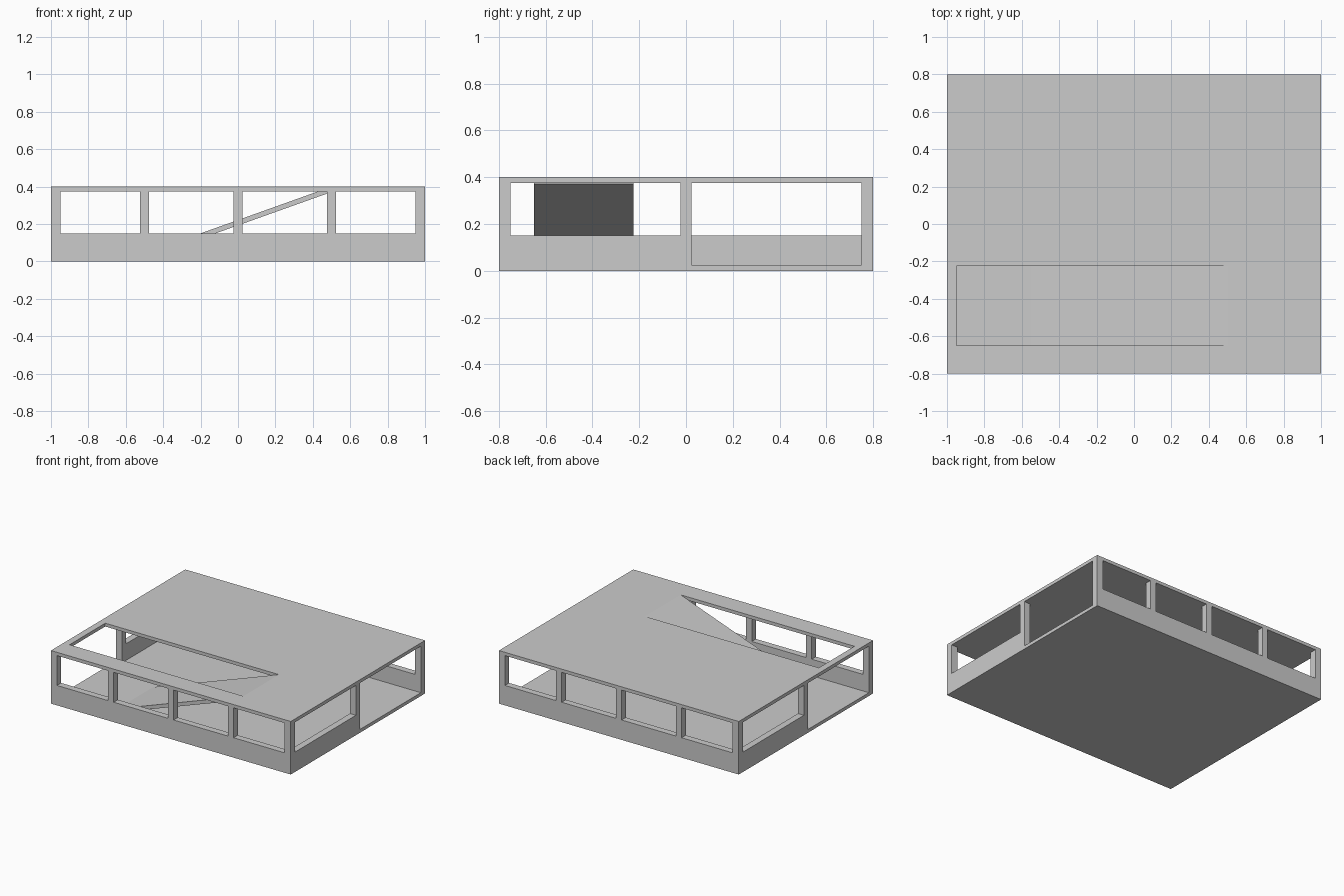
import bpy, bmesh

if "Cube" in bpy.data.objects:
    bpy.data.objects.remove(bpy.data.objects["Cube"])

L, W, H = 1.0, 0.8, 0.4      # half length, half width, height
T, SLAB, SILL = 0.05, 0.025, 0.15
CEIL = H - SLAB
C = 0.0235                   # half width of intermediate columns


def prism(name, profile, y0, y1):
    """Extrude an x-z profile along y."""
    bm = bmesh.new()
    face = bm.faces.new([bm.verts.new((x, y0, z)) for x, z in profile])
    ext = bmesh.ops.extrude_face_region(bm, geom=[face])
    verts = [v for v in ext["geom"] if isinstance(v, bmesh.types.BMVert)]
    bmesh.ops.translate(bm, verts=verts, vec=(0, y1 - y0, 0))
    bmesh.ops.recalc_face_normals(bm, faces=bm.faces)
    mesh = bpy.data.meshes.new(name)
    bm.to_mesh(mesh)
    bm.free()
    obj = bpy.data.objects.new(name, mesh)
    bpy.context.collection.objects.link(obj)
    return obj


def box(name, x0, x1, y0, y1, z0, z1):
    return prism(name, [(x0, z0), (x1, z0), (x1, z1), (x0, z1)], y0, y1)


# Floor and roof slabs
box("floor_slab", -L, L, -W, W, 0, SLAB)
roof = box("roof_slab", -L, L, -W, W, CEIL, H)

# Ramp opening in the roof
cutter = box("ramp_opening_cutter", -0.95, 0.5, -0.65, -0.225, 0.3, 0.5)
cutter.hide_render = True
cutter.hide_set(True)
mod = roof.modifiers.new("ramp_opening", "BOOLEAN")
mod.operation = "DIFFERENCE"
mod.solver = "EXACT"
mod.object = cutter
bpy.context.view_layer.objects.active = roof
bpy.ops.object.modifier_apply(modifier=mod.name)
bpy.data.objects.remove(cutter)

# Ramp from the floor up to the roof
prism("ramp", [(0.5, H), (-0.55, SLAB), (-0.47, SLAB), (0.5, 0.371)], -0.65, -0.225)

# The two halves are the same under a half turn
for s, end, side in ((1, "front", "right"), (-1, "back", "left")):
    def part(name, x0, x1, y0, y1, z0, z1):
        xs, ys = sorted((s * x0, s * x1)), sorted((s * y0, s * y1))
        box(name, *xs, *ys, z0, z1)

    # Long parapet with three columns on top
    part(f"{end}_parapet", -L + T, L - T, -W, -W + T, SLAB, SILL)
    for i, x in enumerate((-0.5, 0, 0.5)):
        part(f"{end}_column_{i + 1}", x - C, x + C, -W, -W + T, SILL, CEIL)

    # Corner columns
    part(f"{end}_corner_column_a", -L, -L + T, -W, -W + T, SLAB, CEIL)
    part(f"{end}_corner_column_b", L - T, L, -W, -W + T, SLAB, CEIL)

    # Short side: half parapet, middle column, open driveway beyond
    part(f"{side}_parapet", L - T, L, -W + T, -C, SLAB, SILL)
    part(f"{side}_middle_column", L - T, L, -C, C, SLAB, CEIL)
